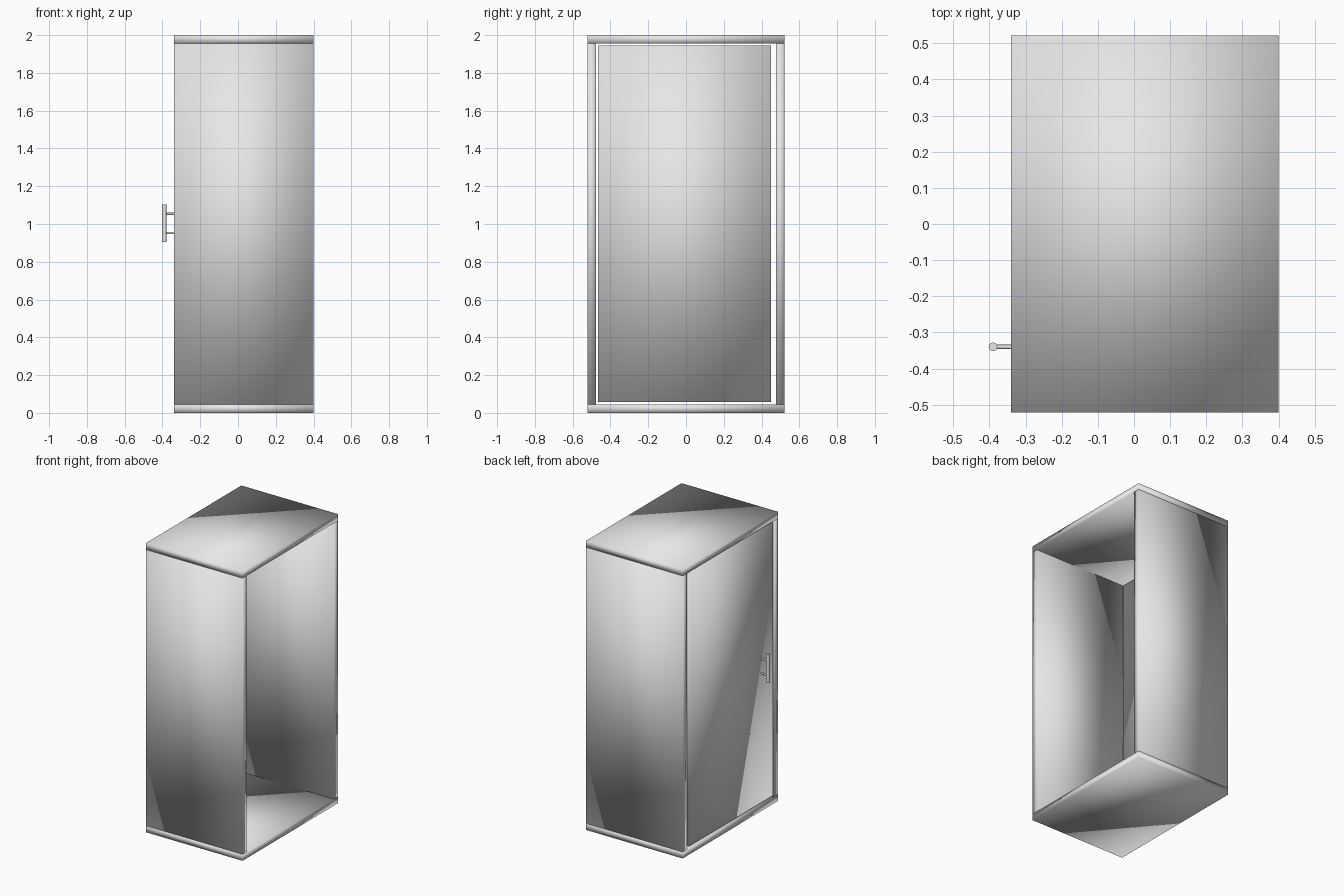
import bpy
import bmesh
from mathutils import Matrix, Vector

cube = bpy.data.objects.get("Cube")
if cube:
    bpy.data.objects.remove(cube, do_unlink=True)

# One grey for everything
grey = bpy.data.materials.new("light grey")
grey.use_nodes = True
grey.diffuse_color = (0.8, 0.8, 0.8, 1)
grey.node_tree.nodes["Principled BSDF"].inputs["Base Color"].default_value = (0.8, 0.8, 0.8, 1)


def finish(name, bm):
    for face in bm.faces:
        face.smooth = True
    mesh = bpy.data.meshes.new(name)
    bm.to_mesh(mesh)
    bm.free()
    mesh.materials.append(grey)
    obj = bpy.data.objects.new(name, mesh)
    bpy.context.collection.objects.link(obj)


def box(name, low, high):
    low, high = Vector(low), Vector(high)
    bm = bmesh.new()
    place = Matrix.Translation((low + high) / 2) @ Matrix.Diagonal((*(high - low), 1))
    bmesh.ops.create_cube(bm, size=1, matrix=place)
    finish(name, bm)


def rod(name, start, end, radius):
    start, end = Vector(start), Vector(end)
    axis = end - start
    turn = axis.to_track_quat("Z", "Y").to_matrix().to_4x4()
    bm = bmesh.new()
    bmesh.ops.create_cone(bm, cap_ends=True, segments=24, radius1=radius, radius2=radius,
                          depth=axis.length, matrix=Matrix.Translation((start + end) / 2) @ turn)
    finish(name, bm)


DOOR_X, OPEN_X = -0.34, 0.4
HALF_Y, WALL, HEIGHT = 0.522, 0.045, 2.0

# Floor and roof slabs
box("floor", (DOOR_X, -HALF_Y, 0), (OPEN_X, HALF_Y, WALL))
box("roof", (DOOR_X, -HALF_Y, HEIGHT - WALL), (OPEN_X, HALF_Y, HEIGHT))

# Side walls between the slabs
box("front_wall", (DOOR_X, -HALF_Y, WALL), (OPEN_X, -HALF_Y + WALL, HEIGHT - WALL))
box("back_wall", (DOOR_X, HALF_Y - WALL, WALL), (OPEN_X, HALF_Y, HEIGHT - WALL))

# Door with a narrow gap all round; the opposite side stays open
box("door", (DOOR_X, -0.467, 0.058), (DOOR_X + 0.04, 0.451, 1.945))

# Door handle: upright bar on two short posts
BAR_X, BAR_Y = -0.39, -0.34
rod("handle_bar", (BAR_X, BAR_Y, 0.904), (BAR_X, BAR_Y, 1.102), 0.012)
for label, z in (("lower", 0.952), ("upper", 1.054)):
    rod(label + "_handle_post", (BAR_X, BAR_Y, z), (DOOR_X + 0.01, BAR_Y, z), 0.006)

# Keep the round parts crisp at their ends
bpy.ops.object.select_all(action="DESELECT")
for obj in bpy.context.collection.objects:
    if "handle" in obj.name:
        obj.select_set(True)
        bpy.context.view_layer.objects.active = obj
bpy.ops.object.shade_smooth_by_angle()
